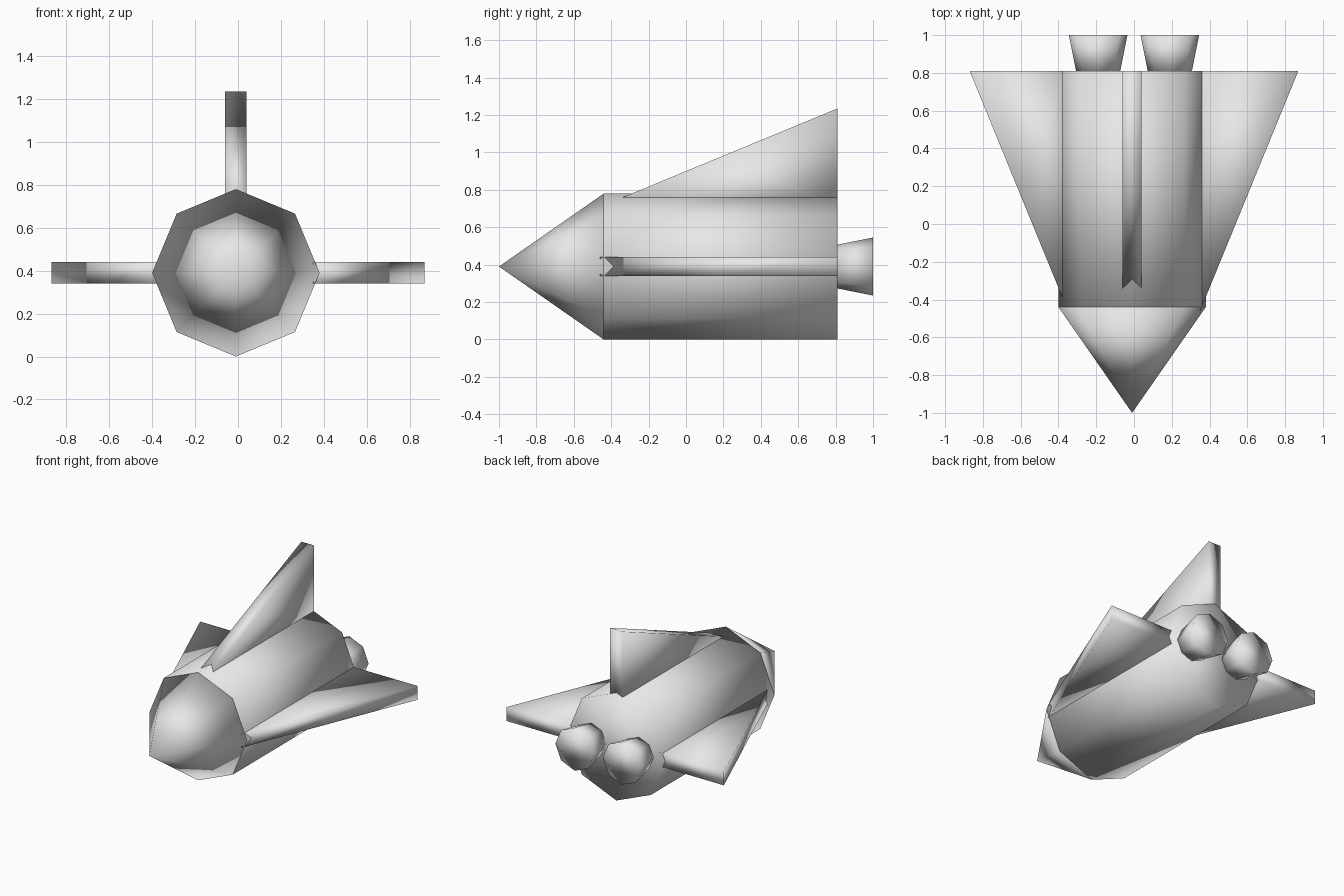
import bpy, math
from mathutils import Matrix

cube = bpy.data.objects.get("Cube")
if cube:
    bpy.data.objects.remove(cube, do_unlink=True)

grey = bpy.data.materials.new("hull_grey")
grey.use_nodes = True
grey.diffuse_color = (0.8, 0.8, 0.8, 1)
grey.node_tree.nodes["Principled BSDF"].inputs["Base Color"].default_value = (0.8, 0.8, 0.8, 1)

AXIS_X, AXIS_Z, RADIUS = -0.01, 0.39, 0.39
NOSE, SHOULDER, TAIL, END = -1.0, -0.44, 0.81, 1.0


def finish(obj, name):
    obj.name = name
    obj.data.materials.append(grey)
    for face in obj.data.polygons:
        face.use_smooth = True
    return obj


def octagon(name, x, front, rear, r_front, r_rear):
    """Eight-sided tapered tube along y, with corners up, down, left and right."""
    bpy.ops.mesh.primitive_cone_add(vertices=8, radius1=r_rear, radius2=r_front, depth=rear - front)
    obj = bpy.context.object
    turn = Matrix.Rotation(math.radians(90), 4, "X")
    obj.data.transform(Matrix.Translation((x, (front + rear) / 2, AXIS_Z)) @ turn)
    return finish(obj, name)


def fin(name, root, span, centre, angle):
    """Swept slab: leading root, leading edge middle, tip and trailing root."""
    tip, lead, half = root + span, -0.46, 0.05
    outline = [(root, lead), (root + span / 2, (lead + TAIL) / 2), (tip, TAIL), (root, TAIL)]
    verts = [(u, y, w) for w in (-half, half) for u, y in outline]
    faces = [(3, 2, 1, 0), (4, 5, 6, 7)]
    faces += [(i, (i + 1) % 4, (i + 1) % 4 + 4, i + 4) for i in range(4)]
    mesh = bpy.data.meshes.new(name)
    mesh.from_pydata(verts, [], faces)
    mesh.transform(Matrix.Translation(centre) @ Matrix.Rotation(math.radians(angle), 4, "Y"))
    obj = bpy.data.objects.new(name, mesh)
    bpy.context.collection.objects.link(obj)
    return finish(obj, name)


# Fuselage and pointed nose
octagon("fuselage", AXIS_X, SHOULDER, TAIL, RADIUS, RADIUS)
octagon("nose_cone", AXIS_X, NOSE, SHOULDER, 0, RADIUS)

# Wings and upright tail fin
fin("left_wing", 0.35, 0.52, (0, 0, AXIS_Z), 0)
fin("right_wing", 0.35, 0.52, (0, 0, AXIS_Z), 180)
fin("tail_fin", 0.71, 0.525, (AXIS_X, 0, 0), -90)

# Twin engine nozzles
for side, x in (("left", 0.19), ("right", -0.19)):
    octagon(side + "_engine", x, TAIL - 0.01, END, 0.115, 0.155)
